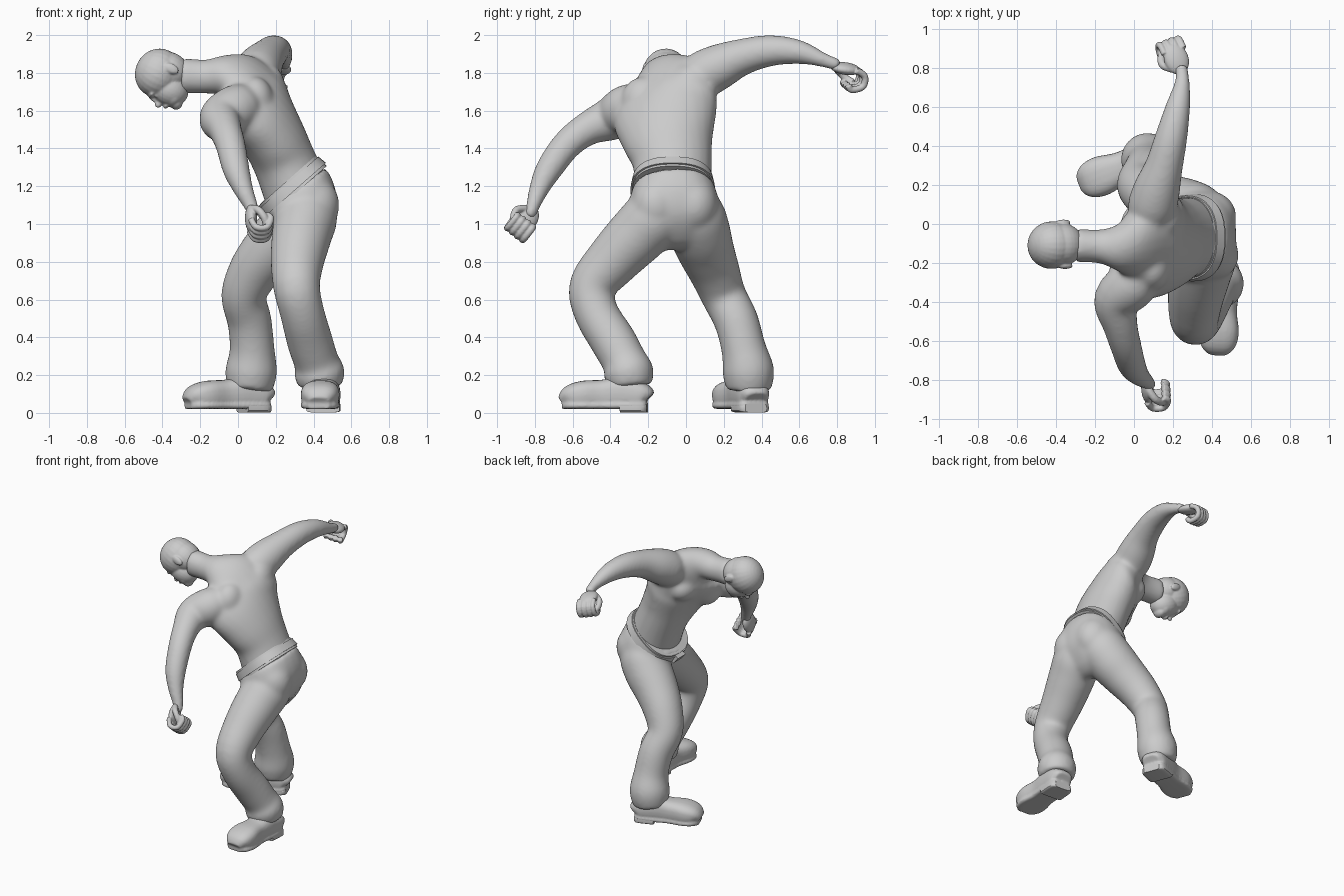
import bpy, bmesh
from math import cos, sin, pi
from mathutils import Vector, Matrix

cube = bpy.data.objects.get("Cube")
if cube:
    bpy.data.objects.remove(cube)

grey = bpy.data.materials.new("plain grey")
grey.use_nodes = True
grey.diffuse_color = (0.6, 0.6, 0.6, 1)
grey.node_tree.nodes["Principled BSDF"].inputs["Base Color"].default_value = grey.diffuse_color


def loft(bm, rows, side=(0, -1, 0), steps=4, sides=24, power=1.0):
    """Smooth tube through rows of (centre, half width, half depth, optional side)."""
    keys = [(Vector(r[0]), r[1], r[2], Vector(r[3] if len(r) > 3 else side)) for r in rows]
    path = []
    for i in range(len(keys) - 1):
        k = [keys[max(i - 1, 0)], keys[i], keys[i + 1], keys[min(i + 2, len(keys) - 1)]]
        for s in range(steps + (i == len(keys) - 2)):
            t = s / steps
            f = (-t + 2*t*t - t**3, 2 - 5*t*t + 3*t**3, t + 4*t*t - 3*t**3, t**3 - t*t)
            path.append([sum((k[j][c] * f[j] / 2 for j in range(1, 4)), k[0][c] * f[0] / 2)
                         for c in range(4)])
    rings = []
    for i, (c, w, d, s) in enumerate(path):
        tan = (path[min(i + 1, len(path) - 1)][0] - path[max(i - 1, 0)][0]).normalized()
        s = (s - tan * s.dot(tan)).normalized()
        f = tan.cross(s)
        ring = []
        for j in range(sides):
            u, v = cos(2 * pi * j / sides), sin(2 * pi * j / sides)
            u, v = [abs(q) ** power * (1 if q > 0 else -1) for q in (u, v)]
            ring.append(bm.verts.new(c + s * w * u + f * d * v))
        rings.append(ring)
    for a, b in zip(rings, rings[1:]):
        for j in range(sides):
            n = (j + 1) % sides
            bm.faces.new((a[j], a[n], b[n], b[j]))
    bm.faces.new(rings[0][::-1])
    bm.faces.new(rings[-1])


def limb(bm, rows, side=(1, 0, 0)):
    loft(bm, [(r[:3], r[3], r[3]) for r in rows], side)


def blob(bm, centre, radii, frame=Matrix.Identity(4)):
    m = frame @ Matrix.Translation(centre) @ Matrix.Diagonal((*radii, 1))
    bmesh.ops.create_uvsphere(bm, u_segments=24, v_segments=16, radius=1, matrix=m)


def finish(name, bm, voxel=0, smooth=0):
    bmesh.ops.recalc_face_normals(bm, faces=bm.faces)
    mesh = bpy.data.meshes.new(name)
    bm.to_mesh(mesh)
    bm.free()
    mesh.materials.append(grey)
    ob = bpy.data.objects.new(name, mesh)
    bpy.context.collection.objects.link(ob)
    if voxel:
        mod = ob.modifiers.new("fuse", "REMESH")
        mod.mode, mod.voxel_size, mod.use_smooth_shade = "VOXEL", voxel, True
        mod = ob.modifiers.new("soften", "SMOOTH")
        mod.factor, mod.iterations = 0.5, smooth
    else:
        bpy.ops.object.select_all(action="DESELECT")
        bpy.context.view_layer.objects.active = ob
        ob.select_set(True)
        bpy.ops.object.shade_smooth_by_angle()


def frame(x, y, z, origin):
    m = Matrix((x, y, z)).transposed().to_4x4()
    m.translation = origin
    return m


# Torso, leaning forward with the shoulder line twisted, and neck
tilt = (-0.33, -0.84, -0.42)
bm = bmesh.new()
loft(bm, [((.32, -.07, 1.15), .205, .18), ((.25, -.072, 1.32), .21, .168),
          ((.19, -.095, 1.45), .245, .17, (-.1, -.95, -.12)),
          ((.12, -.11, 1.57), .285, .172, (-.2, -.9, -.28)), ((.06, -.105, 1.66), .29, .165, tilt),
          ((.0, -.11, 1.745), .235, .135, tilt), ((-.07, -.12, 1.785), .135, .108, tilt),
          ((-.17, -.115, 1.78), .088, .09), ((-.3, -.11, 1.785), .088, .095)])
for c in ((-.02, -.21, 1.54), (.03, -.01, 1.63)):  # chest muscles
    blob(bm, c, (.1, .12, .1))
for c in ((.09, -.225, 1.65), (.15, .03, 1.72)):  # shoulder blades
    blob(bm, c, (.1, .12, .13))

# Arms
limb(bm, [(.06, -.2, 1.65, .09), (-.0, -.3, 1.615, .128), (-.09, -.39, 1.56, .118),
          (-.07, -.52, 1.505, .09), (-.04, -.63, 1.42, .08), (-.01, -.725, 1.29, .072),
          (.03, -.78, 1.18, .053), (.075, -.815, 1.08, .036), (.075, -.83, 1.04, .034)])
limb(bm, [(.06, -.0, 1.74, .09), (.09, .08, 1.785, .125), (.118, .18, 1.835, .12),
          (.155, .3, 1.885, .097), (.192, .45, 1.918, .083), (.225, .6, 1.91, .064),
          (.248, .73, 1.867, .039), (.24, .81, 1.84, .034)])
finish("torso_and_arms", bm, 0.011, 22)


# Loosely closed hands
def hand(name, wrist, forward, curl):
    d = Vector(forward).normalized()
    n = Vector(curl)
    n = (n - d * n.dot(d)).normalized()
    m = frame(d.cross(n), d, n, wrist) @ Matrix.Scale(1.18, 4)
    bm = bmesh.new()
    blob(bm, (0, .055, .005), (.054, .07, .027), m)
    for i in range(4):
        x = (i - 1.5) * .029
        r = .019 - .001 * abs(i - 1)
        pts = [(x, .09, 0), (x, .135, .022), (x, .135, .07), (x, .085, .09), (x, .065, .07)]
        limb(bm, [(*(m @ Vector(p)), r) for p in pts], d.cross(n))
    thumb = [(.03, .02, .01), (.058, .05, .035), (.05, .085, .06), (.025, .11, .07)]
    limb(bm, [(*(m @ Vector(p)), .02) for p in thumb], d)
    finish(name, bm, 0.005, 3)


hand("left_hand", (.06, -.81, 1.08), (.05, -.6, -.8), (.95, .15, .1))
hand("right_hand", (.24, .785, 1.835), (-.33, .93, -.1), (-.2, -.1, -1))

# Head, looking down
up = Vector((-.89, 0, .45)).normalized()
left = Vector((.05, -1, .1)).normalized()
left = (left - up * left.dot(up)).normalized()
m = frame(left, up.cross(left), up, (-.393, -.11, 1.768))
bm = bmesh.new()
if m.col[1].z > 0:
    m = m @ Matrix.Diagonal((1, -1, 1, 1))
blob(bm, (0, -.015, .04), (.122, .132, .122), m)
blob(bm, (0, -.05, -.005), (.108, .1, .11), m)
blob(bm, (0, .035, -.05), (.09, .09, .105), m)
blob(bm, (0, .085, -.12), (.046, .035, .03), m)
blob(bm, (0, .06, -.09), (.074, .06, .05), m)
blob(bm, (0, .105, .02), (.065, .02, .016), m)
blob(bm, (0, .121, -.075), (.03, .018, .013), m)
blob(bm, (0, .13, -.035), (.016, .024, .019), m)
blob(bm, (0, .115, -.012), (.012, .02, .04), m)
for s in (-1, 1):
    blob(bm, (s * .113, -.055, -.012), (.014, .026, .042), m)
    blob(bm, (s * .036, .098, -.005), (.018, .014, .011), m)
finish("head", bm, 0.006, 5)

# Trousers: hips and two bent legs
bm = bmesh.new()
loft(bm, [((.285, -.07, 1.2), .21, .205), ((.32, -.065, 1.13), .235, .205),
          ((.335, -.06, 1.05), .235, .185), ((.32, -.055, .97), .18, .135),
          ((.27, -.05, .925), .08, .08)], power=.85)
blob(bm, (.4, -.16, 1.1), (.138, .13, .15))
blob(bm, (.385, .04, 1.1), (.14, .13, .15))
limb(bm, [(.35, -.08, 1.12, .1), (.365, -.15, 1.05, .16), (.34, -.25, .95, .16),
          (.315, -.385, .81, .143), (.31, -.495, .67, .125), (.34, -.475, .53, .118),
          (.38, -.385, .38, .122), (.415, -.325, .27, .12), (.43, -.305, .215, .135),
          (.435, -.295, .14, .118)])
limb(bm, [(.35, -.02, 1.13, .1), (.33, .035, 1.06, .16), (.26, .07, .96, .165),
          (.17, .105, .86, .152), (.085, .15, .75, .136), (.03, .2, .62, .12),
          (.06, .265, .49, .118), (.075, .305, .34, .119), (.07, .33, .22, .138),
          (.06, .33, .12, .12)])
finish("trousers", bm, 0.011, 30)

# Waistband, belt and buckle around the tilted waist
axis = Vector((-.66, 0, .75))
waist = Vector((.28, -.07, 1.2))
for name, low, high, grow in (("waistband", -.045, .035, .0), ("belt", -.03, .022, .008)):
    bm = bmesh.new()
    loft(bm, [(waist + axis * low, .216 + grow, .213 + grow),
              (waist + axis * high, .207 + grow, .205 + grow)], sides=40, steps=2, power=.82)
    finish(name, bm)
bm = bmesh.new()
front = Vector((-.75, 0, -.66))
m = frame(front, Vector((0, 1, 0)), axis, waist + front * .22)
bmesh.ops.create_cube(bm, size=1, matrix=m @ Matrix.Diagonal((.03, .09, .06, 1)))
finish("buckle", bm)


# Heavy shoes with a sole and a raised heel
def shoe(name, heel, toe):
    a, b = Vector((*heel, 0)), Vector((*toe, 0))
    d = (b - a).normalized()
    side = Vector((-d.y, d.x, 0))
    up = Vector((0, 0, 1))
    rows = ((0, .06, .12), (.03, .085, .16), (.14, .088, .19), (.24, .085, .175),
            (.34, .102, .17), (.41, .092, .145), (.45, .055, .09))
    bm = bmesh.new()
    loft(bm, [(a + d * t + up * (.02 + (h - .02) / 2), w, (h - .02) / 2, side)
              for t, w, h in rows], power=.75)
    loft(bm, [(a + d * t + up * .04, w, .02, side) for t, w, h in rows], power=.5)
    finish(name + "_upper", bm, 0.008, 4)
    bm = bmesh.new()
    loft(bm, [(a + d * t + up * .025, w, .023, side) for t, w, h in rows[:3]], power=.4)
    finish(name + "_heel", bm)


shoe("left_shoe", (.46, -.205), (.428, -.65))
shoe("right_shoe", (.155, .37), (-.25, .215))
